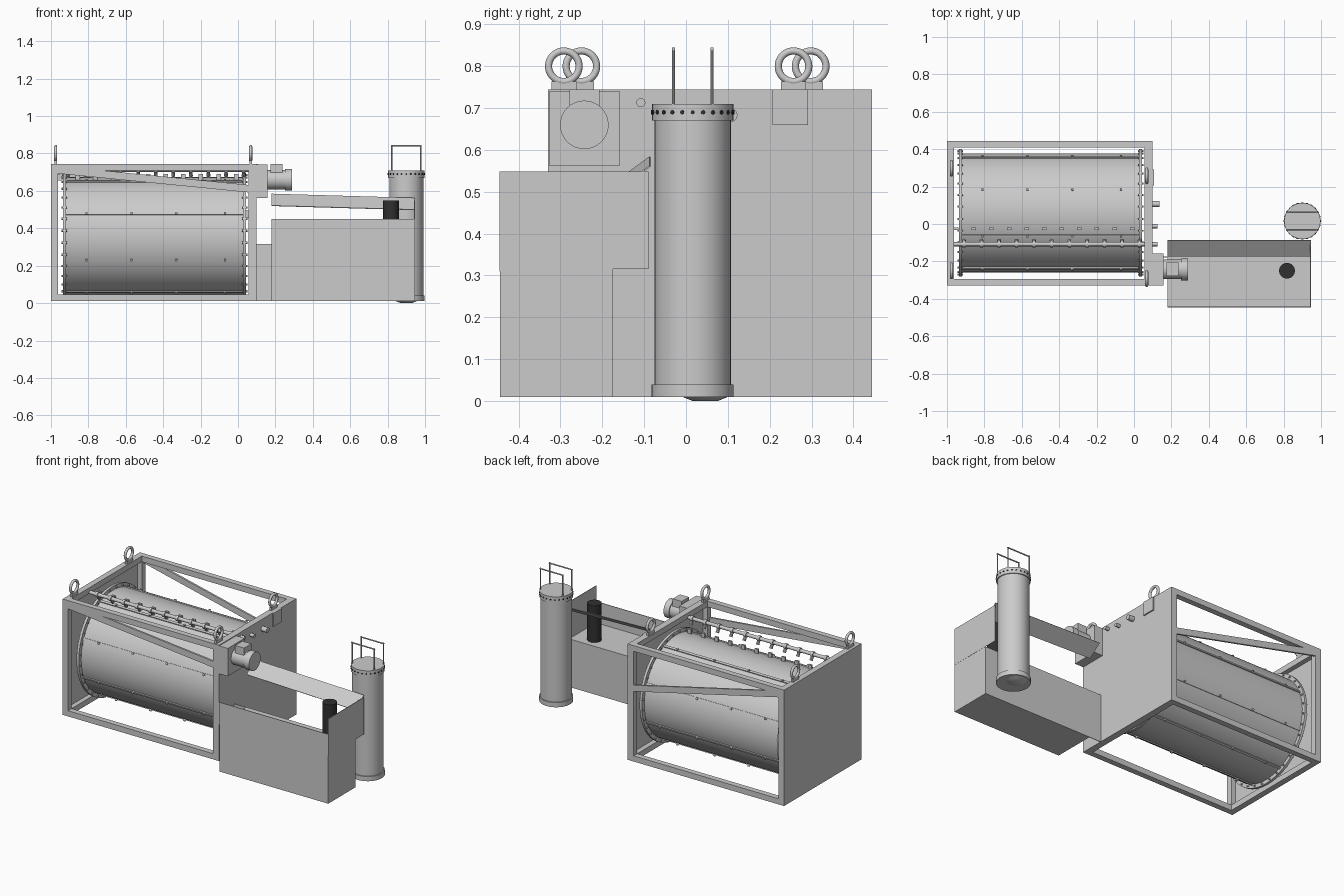
import bpy, bmesh, math
from mathutils import Vector, Matrix

if "Cube" in bpy.data.objects:
    bpy.data.objects.remove(bpy.data.objects["Cube"])


def material(name, v):
    m = bpy.data.materials.new(name)
    m.diffuse_color = (v, v, v, 1)
    m.use_nodes = True
    m.node_tree.nodes["Principled BSDF"].inputs["Base Color"].default_value = m.diffuse_color
    return m


STEEL = material("steel grey", 0.6)
BLACK = material("pump black", 0.03)


class Part:
    """Collects primitives into one named object."""

    def __init__(self, name, mat=STEEL):
        self.name, self.mat, self.bm = name, mat, bmesh.new()

    def box(self, x0, x1, y0, y1, z0, z1):
        m = Matrix.Translation(((x0 + x1) / 2, (y0 + y1) / 2, (z0 + z1) / 2))
        m = m @ Matrix.Diagonal((x1 - x0, y1 - y0, z1 - z0, 1))
        bmesh.ops.create_cube(self.bm, size=1, matrix=m)
        return self

    def rod(self, a, b, r, r2=None, n=16):
        a, b = Vector(a), Vector(b)
        d = b - a
        m = Matrix.Translation((a + b) / 2) @ d.to_track_quat('Z', 'Y').to_matrix().to_4x4()
        bmesh.ops.create_cone(self.bm, cap_ends=True, segments=n, radius1=r,
                              radius2=r if r2 is None else r2, depth=d.length, matrix=m)
        return self

    def prism(self, pts, offset):
        f = self.bm.faces.new([self.bm.verts.new(p) for p in pts])
        g = bmesh.ops.extrude_face_region(self.bm, geom=[f])["geom"]
        bmesh.ops.translate(self.bm, vec=offset, verts=[v for v in g if isinstance(v, bmesh.types.BMVert)])
        return self

    def done(self):
        bmesh.ops.recalc_face_normals(self.bm, faces=self.bm.faces)
        me = bpy.data.meshes.new(self.name)
        self.bm.to_mesh(me)
        self.bm.free()
        me.materials.append(self.mat)
        ob = bpy.data.objects.new(self.name, me)
        bpy.context.collection.objects.link(ob)
        smooth(ob)
        return ob


def smooth(ob):
    bpy.ops.object.select_all(action='DESELECT')
    ob.select_set(True)
    bpy.context.view_layer.objects.active = ob
    bpy.ops.object.shade_smooth_by_angle(angle=math.radians(35))


# Frame: posts, long rails and cross rails
Y0, Y1, Z0, Z1, T = -0.33, 0.445, 0.01, 0.745, 0.036
frame = Part("frame")
for x in (-0.998, 0.056):
    for y in (Y0, Y1 - T):
        frame.box(x, x + T, y, y + T, Z0, Z1)
    for z in (Z0, Z1 - T):
        frame.box(x, x + T, Y0 + T, Y1 - T, z, z + T)
for y in (Y0, Y1 - T):
    for z in (Z0, Z1 - T):
        frame.box(-0.962, 0.056, y, y + T, z, z + T)
frame.done()

# End plates closing the frame
Part("left_end_plate").box(-1, -0.992, Y0, Y1, Z0, Z1).done()
Part("right_end_plate").box(0.088, 0.098, Y0, Y1, Z0, Z1).done()

# Diagonal braces, shallow at the front and steep at the back
for name, y, za in (("front_brace", Y0, 0.59), ("back_brace", Y1 - 0.012, 0.45)):
    Part(name).prism([(-0.985, y, 0.695), (0.075, y, za), (0.075, y, za + 0.04),
                      (-0.985, y, 0.735)], (0, 0.012, 0)).done()

# Drum with bolted end flanges
CY, CZ, R = 0.06, 0.355, 0.318
Part("drum").rod((-0.92, CY, CZ), (0.03, CY, CZ), R, n=96).done()
flange, bolts = Part("drum_flanges"), Part("drum_bolts")
for xa, xb in ((-0.936, -0.92), (0.028, 0.044)):
    flange.rod((xa, CY, CZ), (xb, CY, CZ), 0.342, n=96)
    for i in range(32):
        a = math.tau * (i + 0.5) / 32
        y, z = CY + 0.331 * math.cos(a), CZ + 0.331 * math.sin(a)
        bolts.rod((xa - 0.007, y, z), (xb + 0.007, y, z), 0.006, n=6)
flange.done()

# Seam strips along the drum
strips = Part("drum_seam_strips")
for i in range(8):
    a = math.radians(22.5 + 45 * i)
    d, t = Vector((0, math.cos(a), math.sin(a))), Vector((0, -math.sin(a), math.cos(a)))
    c = Vector((-0.92, CY, CZ)) + d * (R - 0.005)
    strips.prism([c - t * 0.007, c + t * 0.007, c + t * 0.007 + d * 0.011, c - t * 0.007 + d * 0.011],
                 (0.95, 0, 0))
    for x in (-0.81, -0.57, -0.33, -0.07):
        p = Vector((x, CY, CZ)) + d * R
        bolts.rod(p, p + d * 0.014, 0.007, n=6)
strips.done()
bolts.done()

# Spray bar with nozzles aimed at the drum
spray = Part("spray_bar").rod((-0.965, -0.108, 0.713), (0.125, -0.108, 0.713), 0.011)
for i in range(11):
    x = -0.91 + 0.094 * i
    spray.rod((x - 0.008, -0.108, 0.713), (x + 0.008, -0.108, 0.713), 0.017)
    spray.rod((x, -0.108, 0.713), (x, -0.088, 0.68), 0.008, 0.011, 10)
spray.done()

# Row of short scraper tabs above the drum
tabs = Part("drum_top_tabs")
for i in range(11):
    x = -0.95 + 0.094 * i
    tabs.box(x - 0.012, x + 0.012, -0.031, -0.019, 0.655, 0.69)
tabs.done()

# Pipe stubs on the right plate
Part("pipe_stubs").rod((0.09, 0.107, 0.683), (0.135, 0.107, 0.683), 0.016) \
    .rod((0.09, -0.012, 0.69), (0.125, -0.012, 0.69), 0.011).done()

# Lifting eyes
for i, (x, y) in enumerate(((-0.975, 0.298), (-0.975, -0.25), (0.068, 0.257), (0.068, -0.292))):
    bpy.ops.mesh.primitive_torus_add(major_segments=36, minor_segments=12, major_radius=0.0365,
                                     minor_radius=0.0085, location=(x, y, 0.8),
                                     rotation=(0, math.pi / 2, 0))
    ring = bpy.context.object
    ring.name = "lifting_eye_%d" % (i + 1)
    ring.data.materials.append(STEEL)
    smooth(ring)
    Part("lifting_eye_base_%d" % (i + 1)).box(x - 0.007, x + 0.007, y - 0.03, y + 0.03, 0.742, 0.763).done()
Part("eye_bracket").box(0.097, 0.106, 0.207, 0.292, 0.66, 0.745).done()

# Drive motor on its gearbox
Part("gearbox").box(0.097, 0.158, -0.328, -0.158, 0.563, 0.74).done()
Part("motor").rod((0.155, -0.243, 0.66), (0.25, -0.243, 0.66), 0.052, n=32) \
    .rod((0.25, -0.243, 0.66), (0.288, -0.243, 0.66), 0.058, n=32) \
    .box(0.175, 0.238, -0.279, -0.207, 0.69, 0.745).done()

# Sludge tank: lower body, back skirt, front lip and tall end panel
Part("tank_body").box(0.18, 0.945, -0.445, -0.175, 0.01, 0.315).done()
Part("tank_back_skirt").box(0.098, 0.945, -0.178, -0.174, 0.01, 0.315).done()
Part("tank_front_lip").box(0.18, 0.945, -0.446, -0.442, 0.31, 0.45).done()
Part("tank_end_panel").box(0.942, 0.946, -0.446, -0.09, 0.315, 0.548).done()

# Sloping chute over the tank
Part("chute").prism([(0.18, -0.173, 0.522), (0.945, -0.173, 0.5), (0.945, -0.087, 0.563),
                     (0.18, -0.087, 0.585)], (0, 0.002, -0.003)).done()

# Submerged pump
Part("pump", BLACK).rod((0.818, -0.25, 0.315), (0.818, -0.25, 0.548), 0.042, n=32).done()

# Filter column with collars, dark cap screws and lifting handles
X, Y = 0.9, 0.016
Part("filter_column").rod((X, Y, 0.012), (X, Y, 0.7), 0.091, n=48).done()
Part("filter_collars").rod((X, Y, 0.01), (X, Y, 0.04), 0.098, n=48) \
    .rod((X, Y, 0.67), (X, Y, 0.71), 0.097, n=48) \
    .rod((X, Y + 0.03, 0), (X, Y + 0.03, 0.012), 0.03, 0.06, 32).done()
screws = Part("filter_cap_screws", BLACK)
for i in range(24):
    d = Vector((math.cos(math.tau * i / 24), math.sin(math.tau * i / 24), 0))
    p = Vector((X, Y, 0.69))
    screws.rod(p + d * 0.09, p + d * 0.0995, 0.005, n=8)
screws.done()
handles = Part("filter_handles")
for y in (-0.03, 0.062):
    for x in (0.822, 0.978):
        handles.rod((x, y, 0.7), (x, y, 0.845), 0.004, n=10)
    handles.rod((0.818, y, 0.841), (0.982, y, 0.841), 0.004, n=10)
handles.done()
